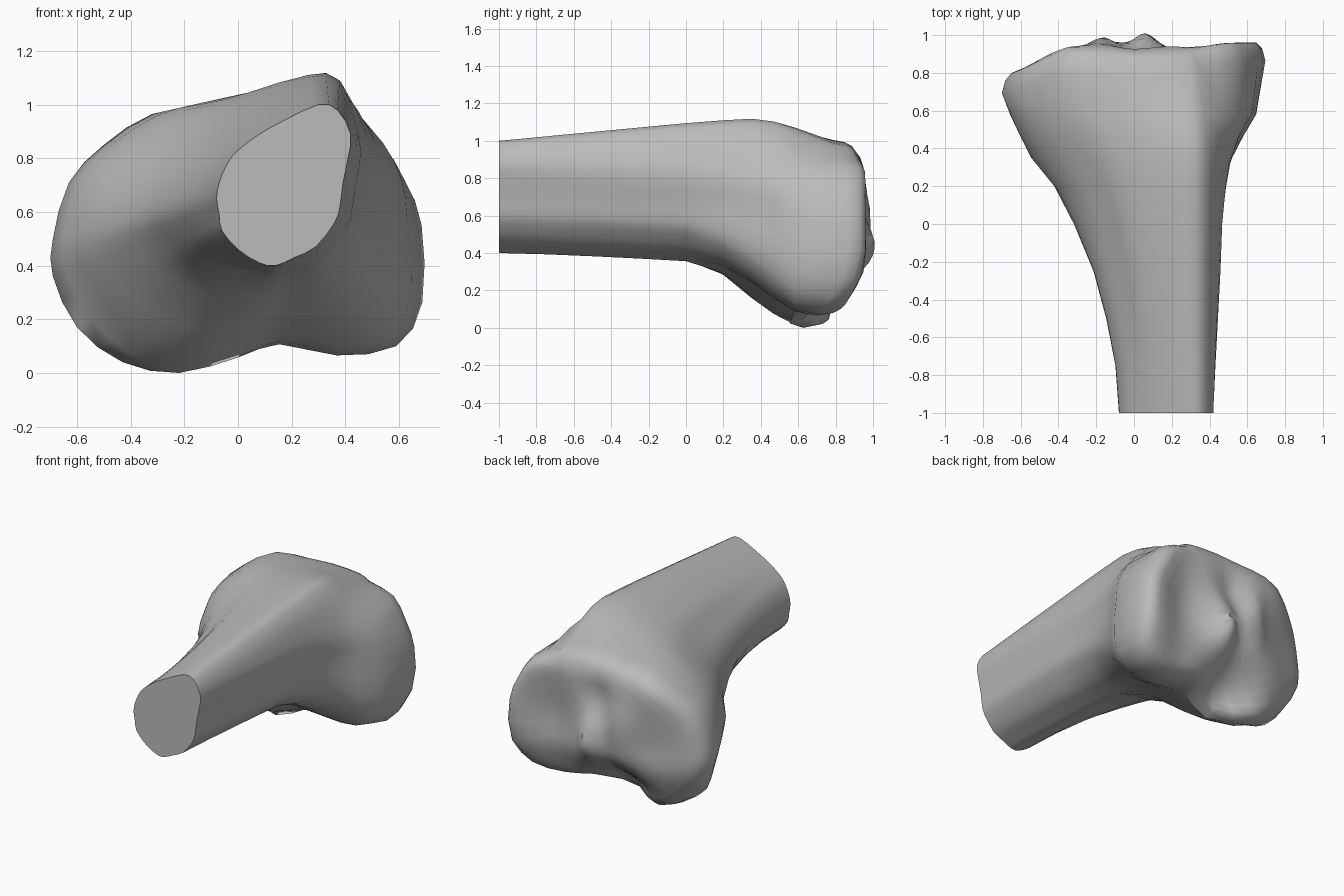
import bpy, bmesh
from math import exp
from mathutils import Vector

cube = bpy.data.objects.get("Cube")
if cube:
    bpy.data.objects.remove(cube)

bone = bpy.data.materials.new("bone_grey")
bone.use_nodes = True
bone.diffuse_color = (0.5, 0.5, 0.5, 1)
bone.node_tree.nodes["Principled BSDF"].inputs["Base Color"].default_value = (0.5, 0.5, 0.5, 1)

# Cut shaft outline and joint head outline (x, z), same point order, starting at +x
SHAFT = [(.39, .7), (.41, .8), (.42, .89), (.37, .98), (.3, 1), (.17, .94), (.08, .89),
         (0, .83), (-.04, .78), (-.07, .71), (-.08, .65), (-.07, .59), (-.06, .53),
         (0, .46), (.08, .41), (.14, .4), (.21, .43), (.29, .47), (.36, .56), (.38, .62)]
HEAD = [(.69, .55), (.66, .7), (.57, .85), (.38, 1.09), (.26, 1.11), (.03, 1.05), (-.15, 1.015),
        (-.32, .965), (-.5, .85), (-.63, .71), (-.69, .5), (-.69, .36), (-.6, .17),
        (-.43, .04), (-.22, 0), (0, .05), (.15, .09), (.37, .055), (.59, .1), (.69, .26)]

# How far each side has flared from shaft to head at every station; the last entry is the rim
STATIONS = [-1, -.75, -.5, -.25, 0, .2, .35, .47, .58]
FLARE = {
    0: (0, .05, .1, .15, .18, .28, .4, .58, .8, .98),          # left side
    2: (0, .06, .13, .2, .25, .34, .44, .6, .8, .72),          # upper left
    3: (0, .2, .4, .6, .8, .93, 1, .85, .5, -.35),             # crest edge
    4: (0, .2, .4, .6, .8, .93, 1, .9, .65, -.1),              # front crest
    5: (0, .15, .3, .5, .7, .85, .95, .95, .92, .6),           # crest flank
    7: (0, .04, .12, .24, .39, .56, .73, .86, .95, 1),         # upper right
    10: (0, .03, .11, .22, .39, .56, .76, .86, .94, 1),        # right side
    12: (0, .02, .07, .15, .25, .43, .65, .78, .9, 1),         # facet
    14: (0, .01, .03, .06, .09, .31, .61, .82, .96, 1),        # right condyle
    16: (0, .03, .07, .11, .16, .3, .55, .77, .92, .95),       # notch
    18: (0, .03, .06, .1, .13, .28, .5, .72, .92, 1),          # left condyle
}
FLARE[len(HEAD)] = FLARE[0]


def flare(index, station):
    keys = sorted(FLARE)
    for a, b in zip(keys, keys[1:]):
        if a <= index <= b:
            t = (index - a) / (b - a)
            return FLARE[a][station] * (1 - t) + FLARE[b][station] * t


def outline(station):
    """Blend the two outlines, then add a smooth point between each pair."""
    pts = [Vector(s).lerp(Vector(h), flare(i, station))
           for i, (s, h) in enumerate(zip(SHAFT, HEAD))]
    n, ring = len(pts), []
    for i in range(n):
        p, q, r, s = (pts[(i + k) % n] for k in (-1, 0, 1, 2))
        ring += [q, (q + r) * .5625 - (p + s) * .0625]
    return ring


def bump(x, z, cx, cz, rx, rz):
    return exp(-((x - cx) / rx) ** 2 - ((z - cz) / rz) ** 2)


def ramp(value, start, end):
    t = min(max((value - start) / (end - start), 0), 1)
    return t * t * (3 - 2 * t)


def plateau(x, z):
    """Height of the joint surface along y."""
    y = .945 + .035 * ramp(x, .3, .55)
    y -= .14 * ramp(x, -.3, -.72) + .15 * ramp(z, .38, 0) + .06 * ramp(z, .85, 1.03)
    y -= .06 * bump(x, z, .38, .48, .2, .28)       # left dish
    y -= .04 * bump(x, z, -.4, .45, .18, .25)      # right dish
    y += .07 * bump(x, z, .06, .44, .08, .15)      # inner spine
    y += .05 * bump(x, z, -.17, .58, .08, .2)      # outer spine
    y -= .17 * bump(x, z, -.08, .1, .17, .16)      # rear notch
    y -= .04 * bump(x, z, .0, .74, .1, .14)        # front hollow
    return y


# Loft the shaft and flare, then close the head with shrinking plateau rings
bm = bmesh.new()
rings = []
for k, y in enumerate(STATIONS):
    rings.append([bm.verts.new((p.x, y, p.y)) for p in outline(k)])
centre = Vector((.02, .5))
rim = outline(len(STATIONS))
for scale, sink in ((1, .11), (.975, .045), (.93, .01), (.85, 0), (.74, 0), (.62, 0),
                    (.5, 0), (.39, 0), (.28, 0), (.18, 0), (.08, 0)):
    pts = [centre.lerp(p, scale) for p in rim]
    rings.append([bm.verts.new((p.x, plateau(p.x, p.y) - sink, p.y)) for p in pts])
for low, high in zip(rings, rings[1:]):
    for i in range(len(low)):
        j = (i + 1) % len(low)
        bm.faces.new((low[i], low[j], high[j], high[i]))
bm.faces.new(rings[0])
bm.faces.new(rings[-1])
bmesh.ops.recalc_face_normals(bm, faces=bm.faces)

mesh = bpy.data.meshes.new("shin_bone_upper_end")
bm.to_mesh(mesh)
bm.free()
mesh.materials.append(bone)
obj = bpy.data.objects.new("shin_bone_upper_end", mesh)
bpy.context.collection.objects.link(obj)
bpy.context.view_layer.objects.active = obj
obj.select_set(True)
bpy.ops.object.shade_smooth_by_angle(angle=.9)
